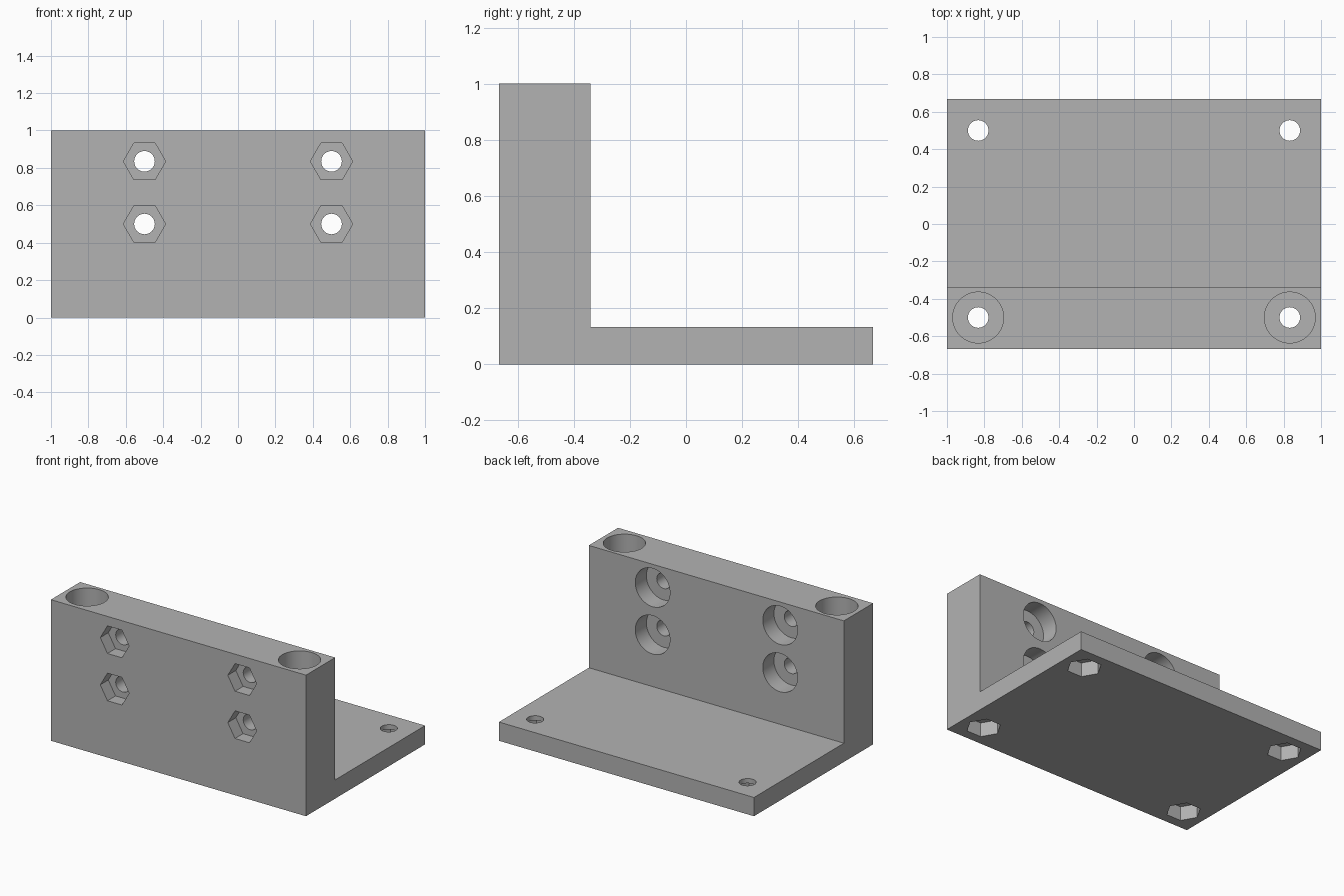
import bpy, bmesh, math
from mathutils import Matrix

if "Cube" in bpy.data.objects:
    bpy.data.objects.remove(bpy.data.objects["Cube"])

WALL_Y0, WALL_Y1, DEPTH = -0.667, -0.34, 0.667
BASE_T, HEIGHT = 0.133, 1.0
HOLE_R, BORE_R, HEX_R = 0.055, 0.136, 0.113
EPS = 0.05

grey = bpy.data.materials.new("plain grey")
grey.diffuse_color = (0.45, 0.45, 0.45, 1)
grey.use_nodes = True
grey.node_tree.nodes["Principled BSDF"].inputs["Base Color"].default_value = grey.diffuse_color

# L-shaped body: side profile extruded along x
profile = [(WALL_Y0, 0), (DEPTH, 0), (DEPTH, BASE_T),
           (WALL_Y1, BASE_T), (WALL_Y1, HEIGHT), (WALL_Y0, HEIGHT)]
bm = bmesh.new()
face = bm.faces.new([bm.verts.new((-1, y, z)) for y, z in profile])
ext = bmesh.ops.extrude_face_region(bm, geom=[face])
bmesh.ops.translate(bm, vec=(2, 0, 0),
                    verts=[v for v in ext["geom"] if isinstance(v, bmesh.types.BMVert)])
bmesh.ops.recalc_face_normals(bm, faces=bm.faces)
mesh = bpy.data.meshes.new("bracket")
bm.to_mesh(mesh)
bm.free()
bracket = bpy.data.objects.new("bracket", mesh)
bpy.context.collection.objects.link(bracket)
mesh.materials.append(grey)


def drill(name, spots, axis, radius, start, end, sides):
    """Cut prisms along y or z, from start to end, at each (x, other) spot."""
    cut = bmesh.new()
    for x, other in spots:
        mid = (start + end) / 2
        if axis == "Y":
            m = Matrix.Translation((x, mid, other)) @ Matrix.Rotation(math.pi / 2, 4, "X")
        else:
            m = Matrix.Translation((x, other, mid))
        # first corner points along x
        turn = Matrix.Rotation(math.pi / 2, 4, "Z")
        bmesh.ops.create_cone(cut, cap_ends=True, segments=sides, radius1=radius,
                              radius2=radius, depth=abs(end - start), matrix=m @ turn)
    me = bpy.data.meshes.new(name)
    cut.to_mesh(me)
    cut.free()
    me.materials.append(grey)
    cutter = bpy.data.objects.new(name, me)
    bpy.context.collection.objects.link(cutter)
    cutter.hide_render = True
    mod = bracket.modifiers.new(name, "BOOLEAN")
    mod.object = cutter
    mod.solver = "EXACT"
    bpy.context.view_layer.objects.active = bracket
    bpy.ops.object.modifier_apply(modifier=name)
    bpy.data.objects.remove(cutter)


wall_spots = [(sx * 0.5, z) for sx in (-1, 1) for z in (0.5, 0.835)]
base_spots = [(sx * 0.833, y) for sx in (-1, 1) for y in (-0.5, 0.5)]
front_spots = [s for s in base_spots if s[1] < 0]

# Wall: through holes, front nut pockets, rear counterbores
drill("wall_hole", wall_spots, "Y", HOLE_R, WALL_Y0 - EPS, WALL_Y1 + EPS, 48)
drill("wall_nut_pocket", wall_spots, "Y", HEX_R, WALL_Y0 - EPS, WALL_Y0 + 0.09, 6)
drill("wall_counterbore", wall_spots, "Y", BORE_R, WALL_Y1 - 0.125, WALL_Y1 + EPS, 64)

# Base: through holes, nut pockets underneath, deep bores from the wall top
drill("base_hole", base_spots, "Z", HOLE_R, -EPS, HEIGHT + EPS, 48)
drill("base_nut_pocket", base_spots, "Z", HEX_R, -EPS, 0.1, 6)
drill("deep_bore", front_spots, "Z", BORE_R, BASE_T, HEIGHT + EPS, 64)

# Smooth round bores, crisp edges
bpy.ops.object.select_all(action="DESELECT")
bracket.select_set(True)
bpy.context.view_layer.objects.active = bracket
bpy.ops.object.shade_smooth_by_angle(angle=math.radians(30))
